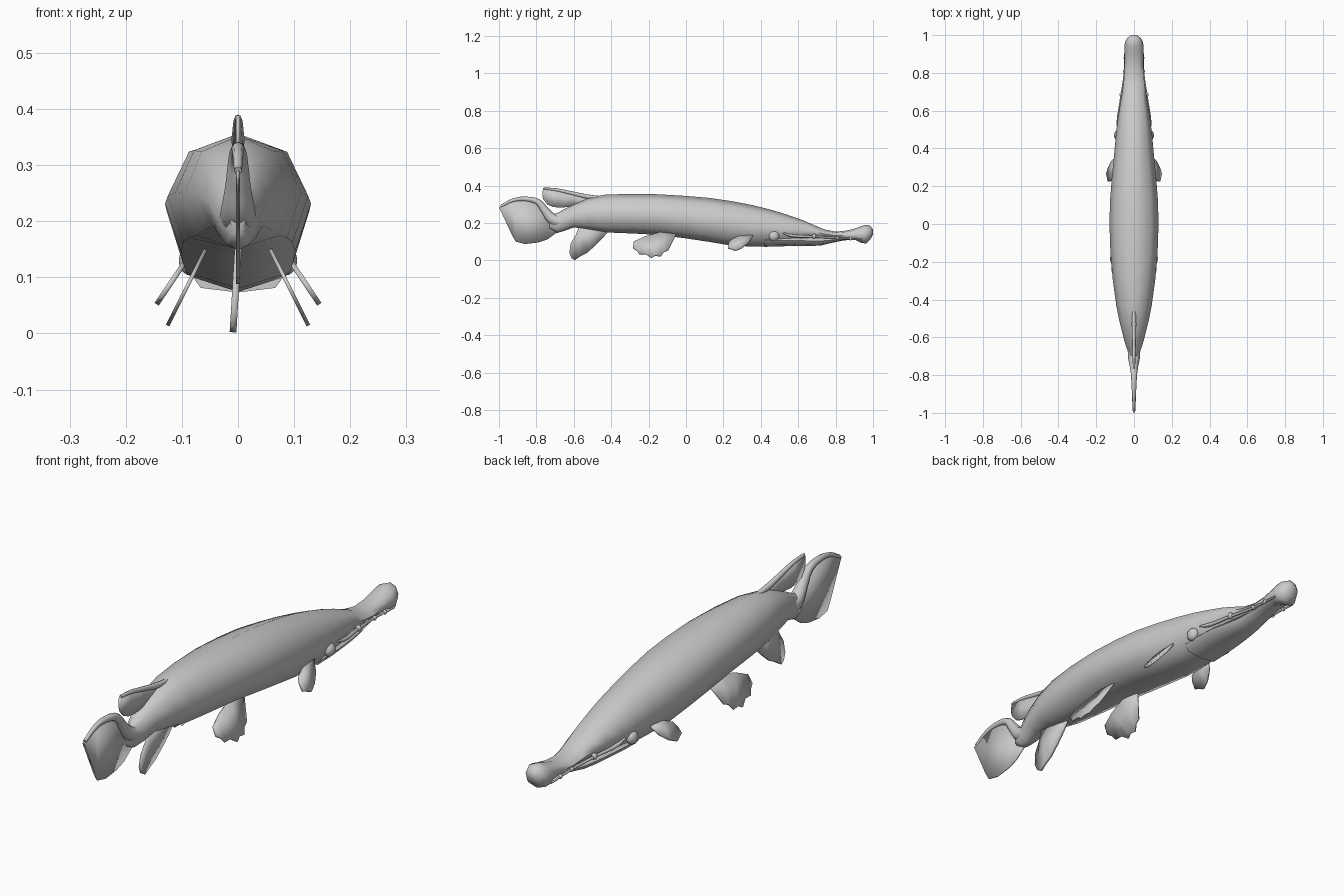
import bpy, bmesh, math


def finish(name, bm, angle=70):
    bmesh.ops.recalc_face_normals(bm, faces=bm.faces)
    me = bpy.data.meshes.new(name)
    bm.to_mesh(me)
    bm.free()
    ob = bpy.data.objects.new(name, me)
    bpy.context.collection.objects.link(ob)
    bpy.ops.object.select_all(action='DESELECT')
    ob.select_set(True)
    bpy.context.view_layer.objects.active = ob
    bpy.ops.object.shade_smooth_by_angle(angle=math.radians(angle))
    return ob


def loft(name, sections):
    """Eight-sided rings from (y, top, bottom, half width)."""
    bm = bmesh.new()
    rings = []
    for y, top, bot, w in sections:
        c, h = (top + bot) / 2, (top - bot) / 2
        right = [(.7, .72), (1, 0), (.78, -.76)]
        pts = [(0, 1)] + right + [(0, -1)] + [(-a, b) for a, b in reversed(right)]
        rings.append([bm.verts.new((a * w, y, c + b * h)) for a, b in pts])
    for r, s in zip(rings, rings[1:]):
        for i in range(8):
            j = (i + 1) % 8
            bm.faces.new((r[i], r[j], s[j], s[i]))
    bm.faces.new(rings[0])
    bm.faces.new(rings[-1])
    return finish(name, bm)


def fin(name, outline, x0=0, z0=0, slope=0, thick=.007):
    """Thin plate from a (y, z) outline, splayed sideways by slope."""
    bm = bmesh.new()
    f = bm.faces.new([bm.verts.new((x0 + (z0 - z) * slope, y, z)) for y, z in outline])
    bmesh.ops.triangulate(bm, faces=[f])
    ob = finish(name, bm, 30)
    m = ob.modifiers.new("thickness", 'SOLIDIFY')
    m.thickness = thick
    m.offset = 0
    return ob


def tube(name, pts):
    """Tapered rod through (x, y, z, radius) points."""
    cu = bpy.data.curves.new(name, 'CURVE')
    cu.dimensions = '3D'
    cu.bevel_depth = 1
    cu.bevel_resolution = 2
    cu.resolution_u = 4
    cu.use_fill_caps = True
    sp = cu.splines.new('BEZIER')
    sp.bezier_points.add(len(pts) - 1)
    for p, (x, y, z, r) in zip(sp.bezier_points, pts):
        p.co = (x, y, z)
        p.radius = r
        p.handle_left_type = p.handle_right_type = 'AUTO'
    ob = bpy.data.objects.new(name, cu)
    bpy.context.collection.objects.link(ob)
    return ob


def ball(name, loc, scale):
    bm = bmesh.new()
    bmesh.ops.create_uvsphere(bm, u_segments=14, v_segments=10, radius=1)
    bmesh.ops.scale(bm, vec=scale, verts=bm.verts)
    bmesh.ops.translate(bm, vec=loc, verts=bm.verts)
    return finish(name, bm)


def mirror(ob):
    ob.modifiers.new("mirror", 'MIRROR')


# body, running into the upper snout and its bulbous tip
loft("body", [
    (-.73, .245, .17, .014), (-.69, .253, .147, .026), (-.65, .275, .158, .042),
    (-.6, .3, .177, .056), (-.52, .335, .165, .076), (-.43, .352, .15, .094),
    (-.3, .356, .145, .112), (-.15, .354, .137, .125), (0, .345, .118, .13),
    (.12, .335, .1, .127), (.24, .318, .08, .118), (.36, .295, .074, .106),
    (.46, .27, .076, .097), (.54, .245, .085, .088), (.62, .217, .105, .076),
    (.69, .187, .118, .064), (.74, .166, .116, .056), (.8, .154, .112, .051),
    (.86, .16, .111, .049), (.91, .173, .108, .05), (.94, .185, .093, .051),
    (.965, .191, .091, .047), (.985, .185, .112, .036), (1.0, .165, .138, .016)])

# lower jaw, a scoop that ends behind the snout tip
loft("lower_jaw", [
    (.42, .14, .073, .085), (.5, .14, .075, .085), (.58, .138, .078, .08),
    (.66, .132, .077, .066), (.72, .128, .08, .056), (.78, .124, .094, .048),
    (.84, .122, .107, .04), (.92, .12, .113, .03)])

# lip ridge, teeth and eyes on both sides
mirror(tube("lip_ridge", [(.088, .52, .146, .004), (.083, .56, .134, .008),
                          (.066, .68, .128, .006), (.05, .8, .12, .005),
                          (.047, .94, .112, .004)]))
for k, (x, y, z, s) in enumerate([(.066, .685, .13, .011), (.051, .81, .12, .008),
                                  (.048, .88, .117, .008)]):
    mirror(ball("tooth_%d" % (k + 1), (x, y, z), (s, s, s * 1.2)))
mirror(ball("eye", (.084, .47, .13), (.022, .028, .027)))

# tail: fleshy upper edge and thin membrane
tube("tail_stalk", [(0, -.66, .205, .034), (0, -.71, .218, .031), (0, -.755, .268, .022),
                    (0, -.79, .311, .017), (0, -.85, .328, .013), (0, -.92, .323, .01),
                    (0, -.99, .29, .007)])
fin("tail_fin", [(-.69, .15), (-.74, .113), (-.79, .096), (-.86, .088), (-.91, .1),
                 (-.93, .135), (-.912, .185), (-.945, .215), (-.97, .255), (-1, .285),
                 (-.92, .32), (-.85, .328), (-.79, .31), (-.75, .26), (-.69, .2)])

# dorsal fin with thick leading edge
tube("dorsal_edge", [(0, -.46, .335, .01), (0, -.53, .342, .012), (0, -.62, .362, .01),
                     (0, -.7, .379, .008), (0, -.76, .384, .006)])
fin("dorsal_fin", [(-.46, .33), (-.53, .345), (-.62, .365), (-.7, .38), (-.765, .388),
                   (-.768, .345), (-.762, .325), (-.74, .298), (-.71, .286), (-.67, .282),
                   (-.6, .29), (-.52, .31)])

# anal fin under the tail root, with thick rear ray
fin("anal_fin", [(-.57, .185), (-.59, .135), (-.617, .09), (-.624, .04), (-.612, .012),
                 (-.595, .002), (-.565, .022), (-.53, .04), (-.487, .078), (-.45, .115),
                 (-.41, .16), (-.48, .19)], 0, .15, -.06, .012)

# paired pelvic and pectoral fins
mirror(fin("pelvic_fin", [(-.05, .145), (-.075, .095), (-.095, .055), (-.12, .045),
                          (-.135, .022), (-.165, .026), (-.185, .014), (-.215, .034),
                          (-.25, .034), (-.262, .052), (-.284, .066), (-.28, .1),
                          (-.22, .127), (-.14, .15)], .065, .135, .5))
mirror(fin("pectoral_fin", [(.36, .135), (.335, .096), (.3, .068), (.265, .052), (.245, .06),
                            (.225, .066), (.228, .09), (.24, .11), (.29, .132)],
           .096, .125, .67, .009))
